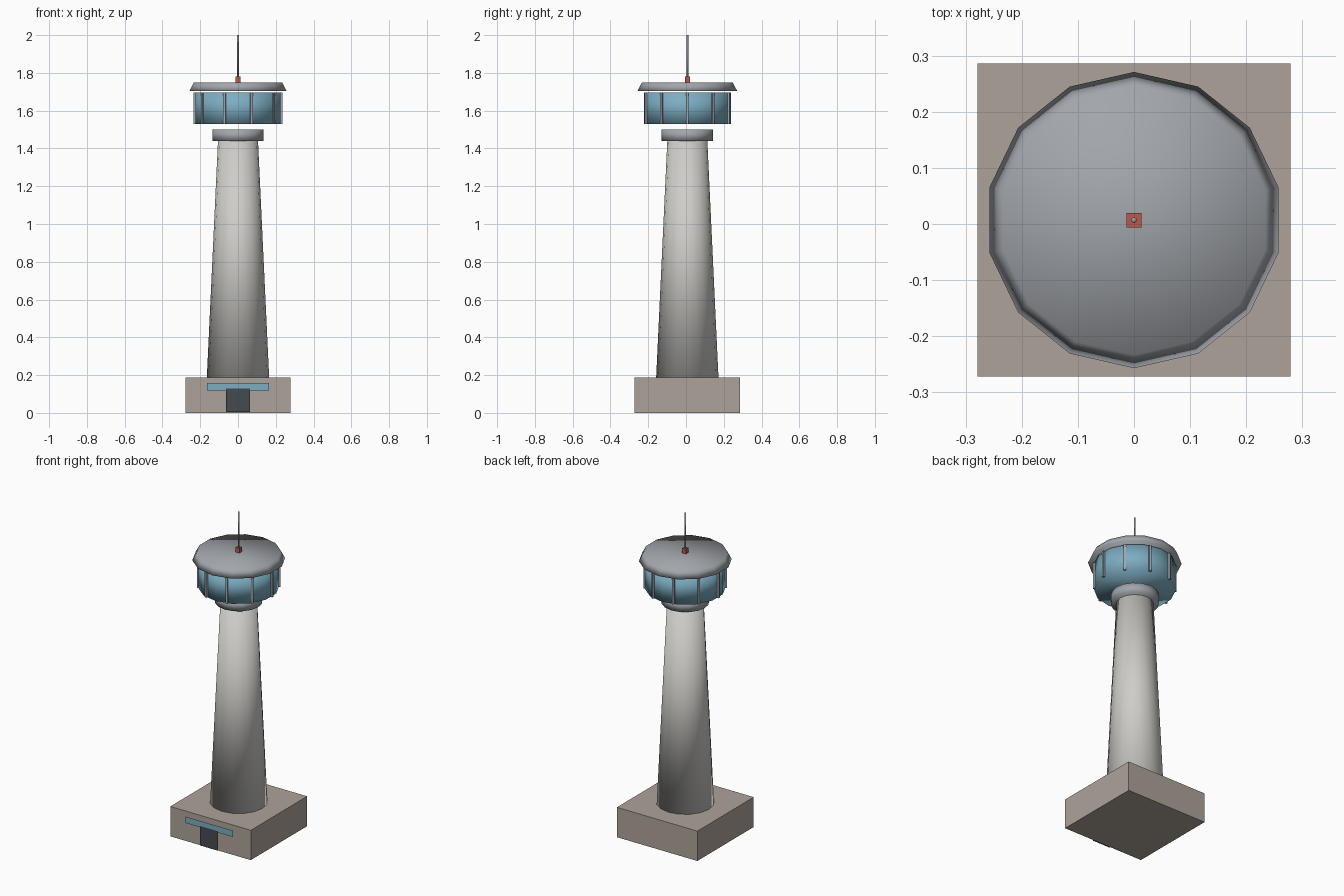
import bpy, math

if "Cube" in bpy.data.objects:
    bpy.data.objects.remove(bpy.data.objects["Cube"])

CY = 0.007  # the tower axis sits slightly behind y = 0


def material(name, r, g, b):
    m = bpy.data.materials.new(name)
    m.diffuse_color = (r, g, b, 1)
    m.use_nodes = True
    m.node_tree.nodes["Principled BSDF"].inputs["Base Color"].default_value = m.diffuse_color
    return m


STONE = material("stone", 0.42, 0.37, 0.32)
CONCRETE = material("concrete", 0.62, 0.61, 0.58)
GREY = material("grey_metal", 0.36, 0.38, 0.41)
GLASS = material("glass", 0.20, 0.42, 0.54)
DARK = material("dark", 0.06, 0.07, 0.08)
RED = material("red", 0.50, 0.10, 0.07)


def finish(name, mat, smooth=False):
    o = bpy.context.object
    o.name = name
    o.data.materials.append(mat)
    if smooth:
        bpy.ops.object.shade_smooth()
    return o


def box(name, loc, size, mat, turn=0):
    bpy.ops.mesh.primitive_cube_add(size=1, location=loc, rotation=(0, 0, turn))
    bpy.context.object.scale = size
    return finish(name, mat)


def drum(name, r1, r2, z1, z2, sides, mat):
    bpy.ops.mesh.primitive_cone_add(vertices=sides, radius1=r1, radius2=r2,
                                    depth=z2 - z1, location=(0, CY, (z1 + z2) / 2))
    return finish(name, mat, True)


def panel(name, y, width, z1, z2, mat):
    bpy.ops.mesh.primitive_plane_add(size=1, location=(0, y, (z1 + z2) / 2),
                                     rotation=(math.pi / 2, 0, 0))
    bpy.context.object.scale = (width, z2 - z1, 1)
    return finish(name, mat)


# Base building with thin door and window panels on the front
box("base", (0, CY, 0.0935), (0.558, 0.558, 0.187), STONE)
panel("front_window", -0.283, 0.33, 0.118, 0.158, GLASS)
panel("door", -0.286, 0.125, 0.006, 0.128, DARK)

# Tapered shaft and collar
drum("shaft", 0.165, 0.106, 0.187, 1.44, 16, CONCRETE)
drum("collar", 0.136, 0.136, 1.44, 1.50, 16, GREY)

# Glazed cab and its roof
drum("cab_glass", 0.23, 0.23, 1.53, 1.697, 14, GLASS)
drum("roof", 0.264, 0.24, 1.704, 1.75, 14, GREY)

# Window posts around the cab
for i in range(10):
    a = math.tau * i / 10
    box(f"window_post_{i}", (0.23 * math.cos(a), CY + 0.23 * math.sin(a), 1.6135),
        (0.013, 0.013, 0.167), GREY, a)

# Beacon and antenna
box("beacon", (0, CY, 1.765), (0.026, 0.026, 0.03), RED)
drum("antenna", 0.005, 0.005, 1.75, 2.0, 8, GREY)
